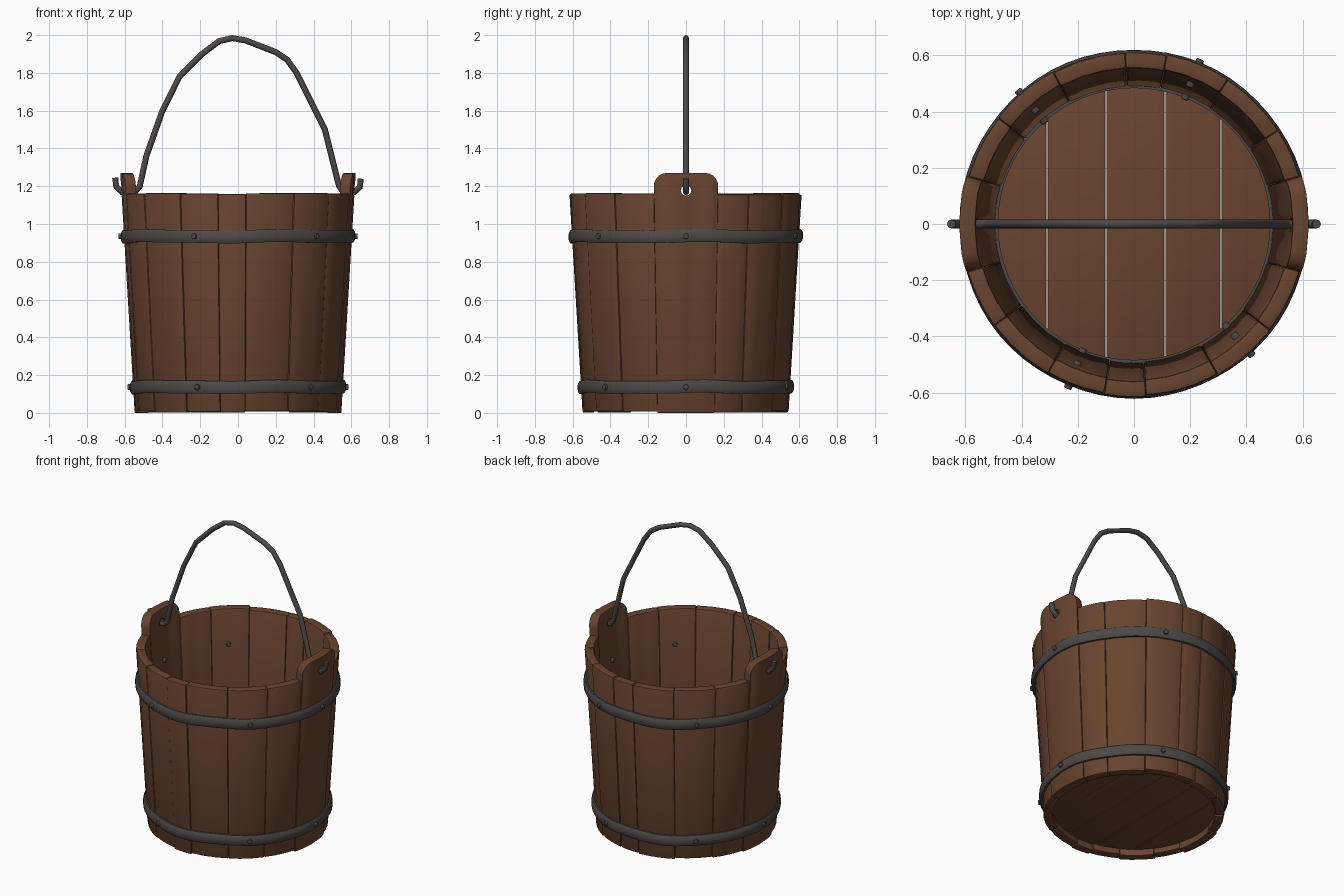
import bpy, bmesh, math, random
from mathutils import Vector

random.seed(4)
cube = bpy.data.objects.get("Cube")
if cube:
    bpy.data.objects.remove(cube, do_unlink=True)


def material(name, rgb):
    m = bpy.data.materials.new(name)
    m.use_nodes = True
    m.diffuse_color = (*rgb, 1)
    b = m.node_tree.nodes["Principled BSDF"]
    b.inputs["Base Color"].default_value = (*rgb, 1)
    b.inputs["Roughness"].default_value = 0.8
    return m


WOOD = material("brown wood", (0.14, 0.057, 0.029))
IRON = material("dark iron", (0.075, 0.066, 0.063))
RIM, THICK = 1.16, 0.057


def radius(z):
    return 0.545 + 0.06 * z


def polar(r, a, z):
    return Vector((r * math.cos(a), r * math.sin(a), z))


def activate(ob):
    bpy.ops.object.select_all(action="DESELECT")
    ob.select_set(True)
    bpy.context.view_layer.objects.active = ob


def finish(name, bm, mat, bevel=0.0, angle=35):
    bmesh.ops.recalc_face_normals(bm, faces=bm.faces)
    me = bpy.data.meshes.new(name)
    bm.to_mesh(me)
    bm.free()
    me.materials.append(mat)
    ob = bpy.data.objects.new(name, me)
    bpy.context.collection.objects.link(ob)
    activate(ob)
    if bevel:
        mod = ob.modifiers.new("edges", "BEVEL")
        mod.width, mod.segments, mod.limit_method = bevel, 2, "ANGLE"
        mod.angle_limit = math.radians(40)
        bpy.ops.object.modifier_apply(modifier=mod.name)
    bpy.ops.object.shade_smooth_by_angle(angle=math.radians(angle))
    return ob


def stave(name, a0, a1, tops, bottom=0.0, shift=0.0, bevel=0.008):
    """Curved board; tops lists (fraction across, top height)."""
    bm = bmesh.new()
    rings = []
    for t, top in tops:
        a = a0 + (a1 - a0) * t
        ring = [polar(radius(z) + shift - inset, a, z) for z, inset in
                ((bottom, 0), (top, 0), (top, THICK), (bottom, THICK))]
        rings.append([bm.verts.new(p) for p in ring])
    for p, q in zip(rings, rings[1:]):
        for i in range(4):
            j = (i + 1) % 4
            bm.faces.new((p[i], p[j], q[j], q[i]))
    bm.faces.new(rings[0])
    bm.faces.new(rings[-1][::-1])
    return finish(name, bm, WOOD, bevel)


# Plain staves between the two eared ones
seams = [16, 33, 57, 79, 93, 118, 142, 164], [196, 216, 240, 260, 274, 299, 322, 344]
count = 0
for side in seams:
    for d0, d1 in zip(side, side[1:]):
        count += 1
        top = RIM + random.uniform(-0.006, 0.004)
        stave(f"stave_{count}", math.radians(d0), math.radians(d1),
              [(i / 3, top) for i in range(4)],
              random.uniform(0, 0.012), random.uniform(-0.004, 0.003))

# Eared staves: tall with rounded corners and a hole for the handle
for label, turn in (("left", 0), ("right", math.pi)):
    half, corner, ear_top = math.radians(16), 0.2, 1.27
    tops = []
    for i in range(6):
        c = math.pi / 2 * i / 5
        tops.append((corner * (1 - math.cos(c)), ear_top - 0.07 * (1 - math.sin(c))))
    tops += [(0.5, ear_top)] + [(1 - t, z) for t, z in reversed(tops)]
    ear = stave(f"{label}_ear_stave", turn - half, turn + half, tops, 0, 0.002, 0.012)
    bpy.ops.mesh.primitive_cylinder_add(
        vertices=12, radius=0.028, depth=0.3,
        location=(0.58 * math.cos(turn), 0, 1.178), rotation=(0, math.pi / 2, 0))
    cutter = bpy.context.object
    cutter.hide_render = True
    activate(ear)
    mod = ear.modifiers.new("handle_hole", "BOOLEAN")
    mod.operation, mod.solver, mod.object = "DIFFERENCE", "EXACT", cutter
    bpy.ops.object.modifier_apply(modifier=mod.name)
    bpy.data.objects.remove(cutter, do_unlink=True)
    activate(ear)
    bpy.ops.object.shade_smooth_by_angle(angle=math.radians(35))

# Floor planks, each a slice of a disc
edges = [-0.495, -0.31, -0.1, 0.11, 0.31, 0.495]
for n, (x0, x1) in enumerate(zip(edges, edges[1:])):
    bm = bmesh.new()
    xs = [x0 + 0.002 + (x1 - x0 - 0.004) * i / 8 for i in range(9)]
    ys = [math.sqrt(0.495 ** 2 - x * x) for x in xs]
    outline = list(zip(xs, ys)) + [(x, -y) for x, y in reversed(list(zip(xs, ys)))]
    base = bm.faces.new([bm.verts.new((x, y, 0.045)) for x, y in outline])
    moved = bmesh.ops.extrude_face_region(bm, geom=[base])["geom"]
    bmesh.ops.translate(bm, vec=(0, 0, 0.05),
                        verts=[v for v in moved if isinstance(v, bmesh.types.BMVert)])
    finish(f"floor_plank_{n + 1}", bm, WOOD, 0.003)


def band(name, profile, wave=0.0, steps=64):
    """Closed ring swept from (radius, height) points, slightly hammered."""
    bm = bmesh.new()
    rings = []
    for i in range(steps):
        a = math.tau * i / steps
        dz = wave * (math.sin(5 * a + 1) + 0.6 * math.sin(9 * a))
        dr = wave * 0.4 * math.sin(7 * a)
        rings.append([bm.verts.new(polar(r + dr, a, z + dz)) for r, z in profile])
    for p, q in zip(rings, rings[1:] + rings[:1]):
        for i in range(len(profile)):
            j = (i + 1) % len(profile)
            bm.faces.new((p[i], p[j], q[j], q[i]))
    return finish(name, bm, IRON, angle=50)


# Iron hoops with rivets driven through the staves
for label, z in (("upper", 0.935), ("lower", 0.137)):
    r, h = radius(z), 0.034
    band(f"{label}_hoop", [(r - 0.012, z - h), (r + 0.01, z - h), (r + 0.018, z - h * 0.6),
                           (r + 0.02, z), (r + 0.018, z + h * 0.6), (r + 0.01, z + h),
                           (r - 0.012, z + h)], 0.003)
    for n, deg in enumerate((0, 68, 131, 180, 248, 312)):
        a = math.radians(deg)
        bm = bmesh.new()
        bmesh.ops.create_cone(bm, cap_ends=True, segments=10, radius1=0.015,
                              radius2=0.015, depth=0.108)
        axis = polar(1, a, 0)
        bmesh.ops.transform(bm, matrix=axis.to_track_quat("Z", "Y").to_matrix().to_4x4(),
                            verts=bm.verts)
        bmesh.ops.translate(bm, vec=polar(r - 0.022, a, z), verts=bm.verts)
        finish(f"{label}_rivet_{n + 1}", bm, IRON, 0.005)

# Thin iron ring where the floor meets the wall
band("floor_ring", [(0.484, 0.09), (0.484, 0.105), (0.496, 0.105), (0.496, 0.09)])

# Bent wire handle hooked through both ears
path = [(-0.65, 1.245), (-0.645, 1.2), (-0.615, 1.168), (-0.54, 1.175), (-0.52, 1.2),
        (-0.485, 1.36), (-0.4, 1.6), (-0.31, 1.78), (-0.19, 1.9), (-0.1, 1.968),
        (-0.03, 1.984), (0.04, 1.972), (0.2, 1.91), (0.26, 1.87), (0.31, 1.8),
        (0.46, 1.5), (0.535, 1.2), (0.555, 1.172), (0.615, 1.168), (0.645, 1.195), (0.65, 1.24)]
curve = bpy.data.curves.new("handle", "CURVE")
curve.dimensions = "3D"
curve.bevel_depth, curve.bevel_resolution, curve.use_fill_caps = 0.016, 2, True
line = curve.splines.new("POLY")
line.points.add(len(path) - 1)
for point, (x, z) in zip(line.points, path):
    point.co = (x, 0, z, 1)
curve.materials.append(IRON)
handle = bpy.data.objects.new("handle", curve)
bpy.context.collection.objects.link(handle)
activate(handle)
bpy.ops.object.convert(target="MESH")
bpy.ops.object.shade_smooth_by_angle(angle=math.radians(50))
